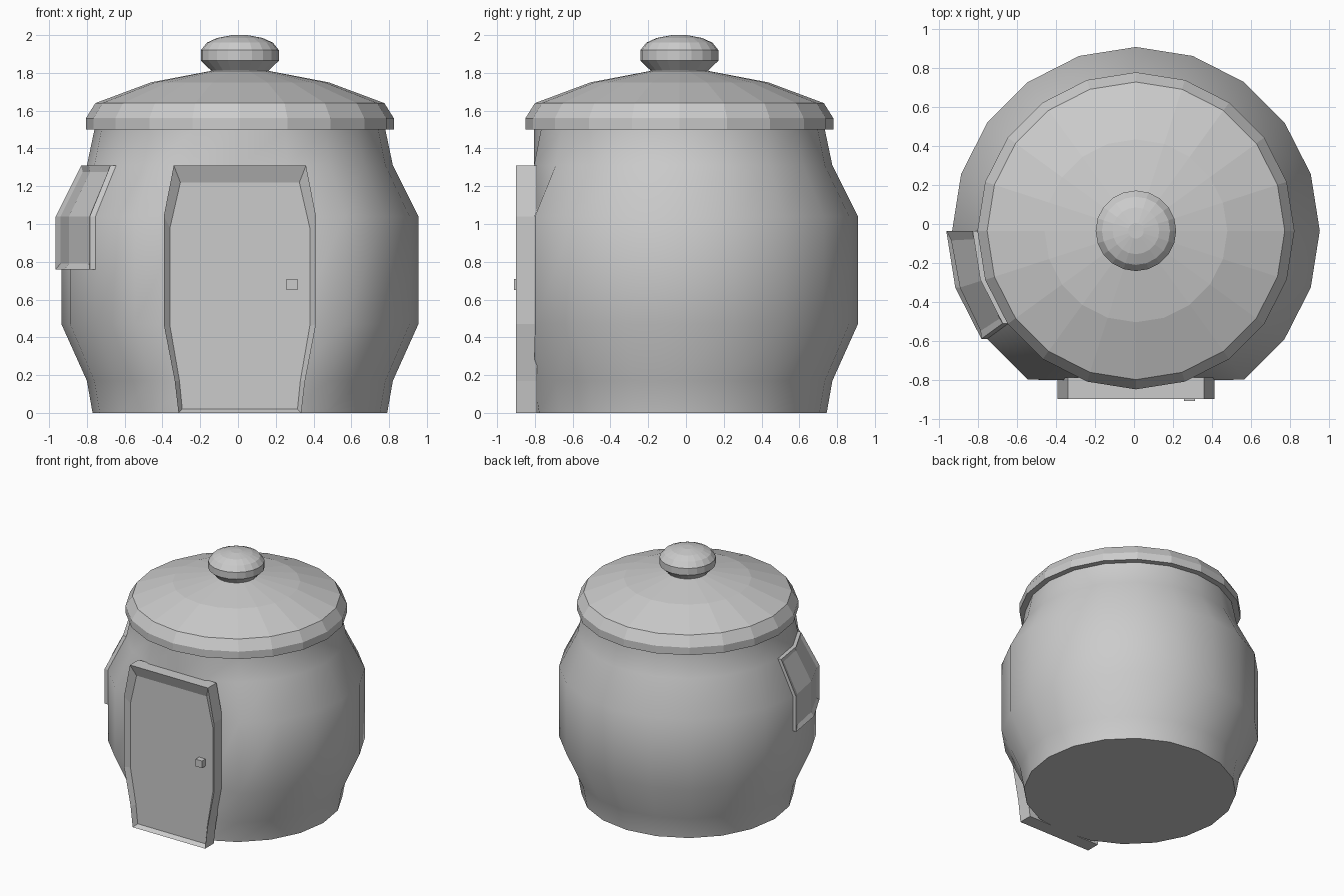
import bpy, bmesh
from math import sin, cos, radians, tau
from mathutils import Vector

if "Cube" in bpy.data.objects:
    bpy.data.objects.remove(bpy.data.objects["Cube"])

SIDES = 20
CX, CY = 0.01, -0.035      # axis of the jar
FLAT_Y = -0.805            # flattened front wall

clay = bpy.data.materials.new("clay_grey")
clay.use_nodes = True
clay.diffuse_color = (0.6, 0.6, 0.6, 1)
clay.node_tree.nodes["Principled BSDF"].inputs["Base Color"].default_value = (0.6, 0.6, 0.6, 1)


def finish(name, bm):
    bmesh.ops.recalc_face_normals(bm, faces=bm.faces)
    mesh = bpy.data.meshes.new(name)
    bm.to_mesh(mesh)
    bm.free()
    mesh.materials.append(clay)
    obj = bpy.data.objects.new(name, mesh)
    bpy.context.collection.objects.link(obj)
    return obj


def loft(name, loops, centre=None):
    """Bridge closed loops; cap both ends, the last optionally as quads round a centre."""
    bm = bmesh.new()
    rings = [[bm.verts.new(p) for p in loop] for loop in loops]
    n = len(rings[0])
    for a, b in zip(rings, rings[1:]):
        for i in range(n):
            j = (i + 1) % n
            bm.faces.new((a[i], a[j], b[j], b[i]))
    bm.faces.new(rings[0])
    end = rings[-1]
    if centre is None:
        bm.faces.new(end)
    else:
        mid = bm.verts.new(centre)
        for i in range(0, n, 2):
            bm.faces.new((end[i - 1], end[i], end[(i + 1) % n], mid))
    return finish(name, bm)


def ring(r, z):
    return [Vector((CX + r * cos(tau * i / SIDES), CY + r * sin(tau * i / SIDES), z))
            for i in range(SIDES)]


# Jar body with flattened front
BODY = [(0.78, 0), (0.81, 0.17), (0.945, 0.47), (0.945, 1.04), (0.81, 1.31), (0.77, 1.5), (0.77, 1.52)]
body_loops = [ring(r, z) for r, z in BODY]
for loop in body_loops:
    for p in loop:
        p.y = max(p.y, FLAT_Y)
body = loft("jar_body", body_loops)
bpy.context.view_layer.objects.active = body
body.select_set(True)
bpy.ops.object.shade_smooth_by_angle(angle=radians(32))
body.select_set(False)

# Faceted lid and its knob
loft("lid", [ring(r, z) for r, z in
             [(0.815, 1.5), (0.815, 1.56), (0.765, 1.64), (0.47, 1.75), (0.155, 1.81)]])
loft("lid_knob", [ring(r, z) for r, z in
                  [(0.15, 1.8), (0.155, 1.815), (0.207, 1.865), (0.207, 1.92),
                   (0.175, 1.96), (0.12, 1.985), (0.04, 2.0)]])


# Door: outer outline, sloping rim and recessed panel
def outline(profile, y):
    right = [Vector((CX + w, y, z)) for w, z in profile]
    left = [Vector((CX - w, y, z)) for w, z in reversed(profile)]
    return right + left


OUTER = [(0.325, 0), (0.345, 0.17), (0.403, 0.47), (0.403, 1.04), (0.35, 1.31)]
INNER = [(0.305, 0.02), (0.32, 0.17), (0.37, 0.46), (0.37, 0.98), (0.315, 1.22)]
loft("door", [outline(OUTER, -0.79), outline(OUTER, -0.9), outline(INNER, -0.865)])

# Door handle
bm = bmesh.new()
bmesh.ops.create_cube(bm, size=0.058)
bmesh.ops.translate(bm, verts=bm.verts, vec=(0.285, -0.881, 0.68))
finish("door_handle", bm)


# Window wrapped round the right wall
def wall_point(angle, z, push):
    r = 0.945 - max(0, z - 1.04) * 0.5
    a = radians(angle)
    return Vector((CX + r * cos(a) - push, CY + r * sin(a), z))


def window_loop(angles, heights, push):
    grid = [(0, 0), (1, 0), (2, 0), (2, 1), (2, 2), (1, 2), (0, 2), (0, 1)]
    return [wall_point(angles[i], heights[j], push) for i, j in grid]


span, levels = (180, 198, 216), (0.76, 1.04, 1.31)
loft("window", [window_loop(span, levels, -0.03),
                window_loop(span, levels, 0.03),
                window_loop((183, 198, 213), (0.79, 1.04, 1.275), 0.006)],
     centre=wall_point(198, 1.04, 0.006))
